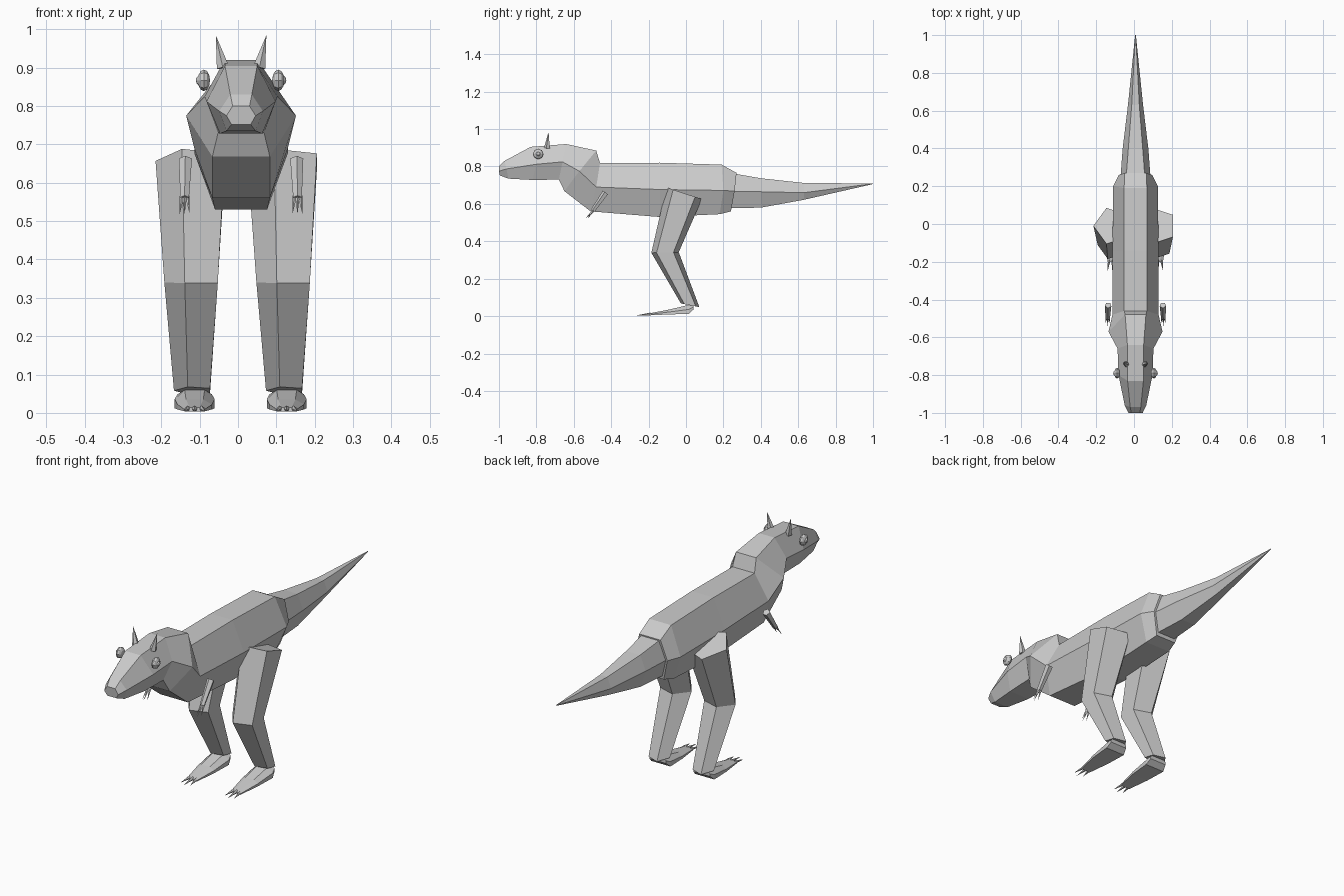
import bpy, bmesh, math
from mathutils import Vector

if "Cube" in bpy.data.objects:
    bpy.data.objects.remove(bpy.data.objects["Cube"])

CX = 0.008  # the animal's mid-plane


def make(name, bm):
    bmesh.ops.recalc_face_normals(bm, faces=bm.faces)
    me = bpy.data.meshes.new(name)
    bm.to_mesh(me)
    bm.free()
    ob = bpy.data.objects.new(name, me)
    bpy.context.collection.objects.link(ob)
    return ob


def loft(name, rings):
    """Skin a list of equal-length point rings and cap both ends."""
    bm = bmesh.new()
    vs = [[bm.verts.new(p) for p in r] for r in rings]
    n = len(vs[0])
    for a, b in zip(vs, vs[1:]):
        for i in range(n):
            j = (i + 1) % n
            bm.faces.new((a[i], a[j], b[j], b[i]))
    bm.faces.new(vs[0])
    bm.faces.new(vs[-1])
    return make(name, bm)


def hexa(top, mid, bot):
    """Six-sided section; each level is (y, z, half width)."""
    order = [(top, 1), (mid, 1), (bot, 1), (bot, -1), (mid, -1), (top, -1)]
    return [(CX + s * l[2], l[0], l[1]) for l, s in order]


def penta(cx, cy, cz, r, tilt):
    """Five-sided leg section, pitched along y."""
    pts = []
    for k in range(5):
        a = math.pi + k * math.tau / 5
        dy = r * math.sin(a)
        pts.append((cx + r * math.cos(a), cy + dy, cz + tilt * dy))
    return pts


def spike(name, p, q, r, sides=5, r2=0.0):
    """Tapered rod from p to q."""
    p, q = Vector(p), Vector(q)
    d = q - p
    bm = bmesh.new()
    bmesh.ops.create_cone(bm, cap_ends=True, segments=sides, radius1=r, radius2=r2, depth=d.length)
    rot = d.to_track_quat('Z', 'Y')
    for v in bm.verts:
        v.co = rot @ v.co + (p + q) / 2
    return make(name, bm)


# head, neck and trunk
loft("body", [
    hexa((-1.0, .80, .022), (-1.0, .775, .038), (-.995, .752, .025)),
    hexa((-.97, .83, .028), (-.96, .787, .057), (-.95, .735, .038)),
    hexa((-.83, .905, .042), (-.80, .812, .09), (-.82, .728, .055)),
    hexa((-.64, .92, .043), (-.66, .825, .095), (-.68, .73, .06)),
    hexa((-.48, .885, .055), (-.57, .775, .143), (-.65, .668, .075)),
    hexa((-.46, .818, .06), (-.48, .69, .122), (-.51, .56, .075)),
    hexa((-.14, .82, .06), (-.14, .677, .122), (-.14, .53, .068)),
    hexa((.19, .81, .06), (.20, .672, .118), (.18, .545, .068)),
    hexa((.27, .766, .058), (.26, .668, .088), (.24, .56, .055)),
])

# tail
loft("tail", [
    hexa((.24, .765, .05), (.24, .668, .08), (.22, .577, .05)),
    hexa((.40, .737, .038), (.40, .665, .068), (.40, .58, .038)),
    hexa((.63, .712, .02), (.63, .66, .04), (.63, .622, .02)),
    hexa((1.0, .709, .001), (1.0, .708, .002), (1.0, .706, .001)),
])

# legs and feet: the same limb placed twice
for side, x in (("left", -.115), ("right", .125)):
    loft(side + "_leg", [
        penta(x, -.01, .657, .1, -.33),
        penta(x, -.112, .34, .077, .02),
        penta(x, .022, .058, .052, -.2),
    ])
    fx = x + .002
    foot = []
    for y, w, z0, z1 in ((.04, .045, .035, .062), (.015, .052, .012, .06),
                         (-.09, .045, .009, .035), (-.2, .026, .004, .014)):
        foot.append([(fx - w, y, z0), (fx + w, y, z0), (fx + w, y, (z0 + z1) / 2),
                     (fx + w * .5, y, z1), (fx - w * .5, y, z1), (fx - w, y, (z0 + z1) / 2)])
    loft(side + "_foot", foot)
    for k in (-1, 0, 1):
        spike(side + "_toe_claw", (fx + k * .018, -.19, .011),
              (fx + k * .027, -.265 + abs(k) * .015, .004), .008)

# paired parts on the front half
for side, s in (("left", -1), ("right", 1)):
    spike(side + "_arm", (CX + s * .145, -.43, .66), (CX + s * .147, -.50, .56), .018, 5, .012)
    for k in (-1, 0, 1):
        spike(side + "_finger", (CX + s * .147 + k * .007, -.495, .566),
              (CX + s * .147 + k * .013, -.54 + abs(k) * .012, .518), .006, 4)

    # horn leaning outward
    spike(side + "_horn", (CX + s * .047, -.742, .9), (CX + s * .066, -.735, .985), .017, 5)

    # bulging eye and pupil
    for name, dx, r, w in (("_eye", .097, .028, .016), ("_pupil", .105, .014, .013)):
        bm = bmesh.new()
        bmesh.ops.create_uvsphere(bm, u_segments=8, v_segments=6, radius=1)
        for v in bm.verts:
            c = v.co.copy()
            v.co = (CX + s * dx + c.z * w, -.79 + c.x * r, .867 + c.y * r)
        make(side + name, bm)
